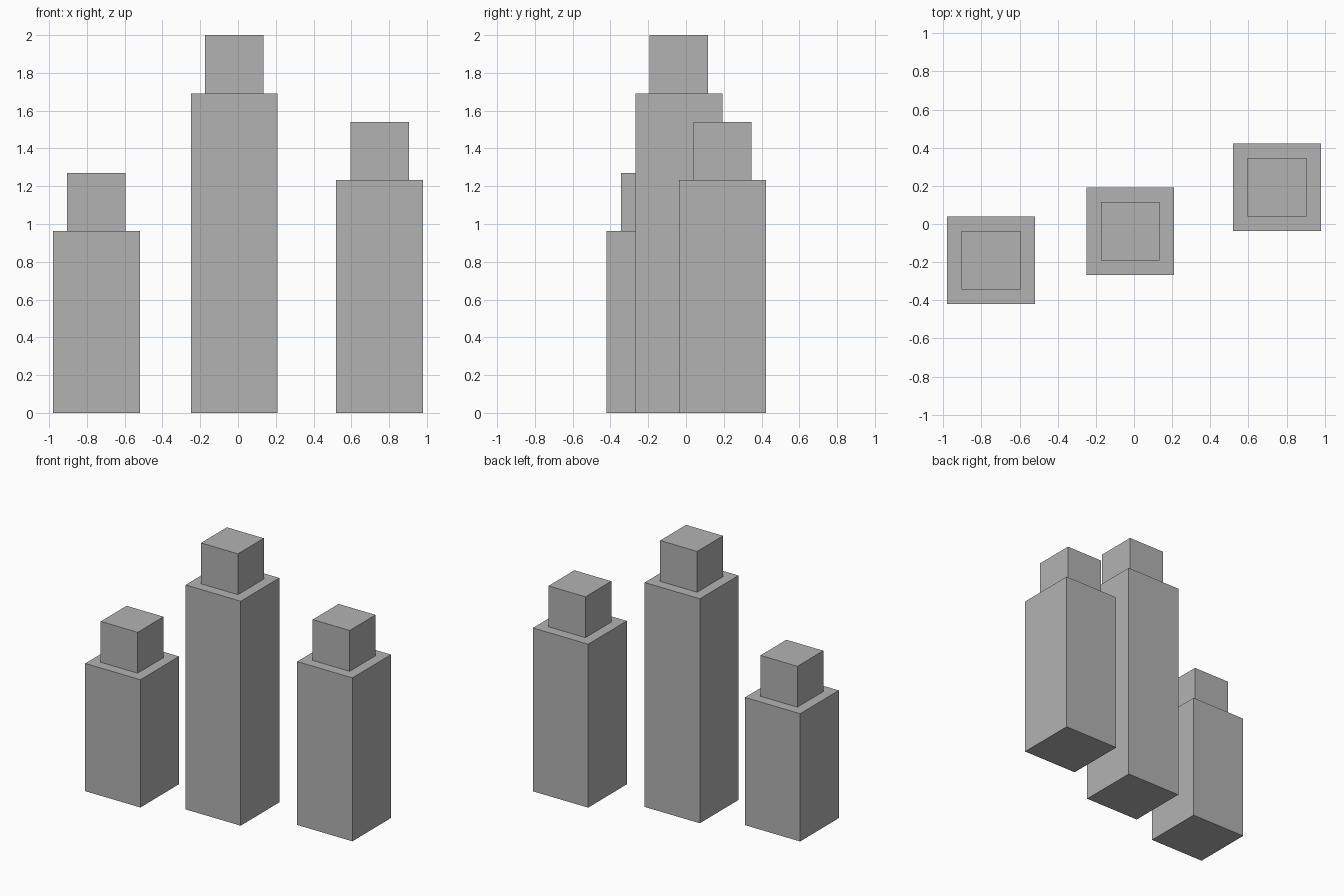
import bpy

if "Cube" in bpy.data.objects:
    bpy.data.objects.remove(bpy.data.objects["Cube"])

# One plain grey for everything
grey = bpy.data.materials.new("plain_grey")
grey.diffuse_color = (0.45, 0.45, 0.45, 1.0)
grey.use_nodes = True
grey.node_tree.nodes["Principled BSDF"].inputs["Base Color"].default_value = grey.diffuse_color

SHAFT_WIDTH = 0.46
CAP_SIZE = 0.308


def box(name, x, y, bottom, width, height):
    """Square box standing on the given bottom height."""
    bpy.ops.mesh.primitive_cube_add(size=1, location=(x, y, bottom + height / 2))
    obj = bpy.context.object
    obj.name = name
    obj.scale = (width, width, height)
    bpy.ops.object.transform_apply(location=False, rotation=False, scale=True)
    obj.data.materials.append(grey)
    return obj


# Each tower: a square shaft with a cube cap centred on top
towers = [
    ("left", -0.75, -0.19, 0.963),
    ("middle", -0.02, -0.038, 1.692),
    ("right", 0.75, 0.193, 1.232),
]
for side, x, y, height in towers:
    box(side + "_tower_shaft", x, y, 0, SHAFT_WIDTH, height)
    box(side + "_tower_cap", x, y, height, CAP_SIZE, CAP_SIZE)
